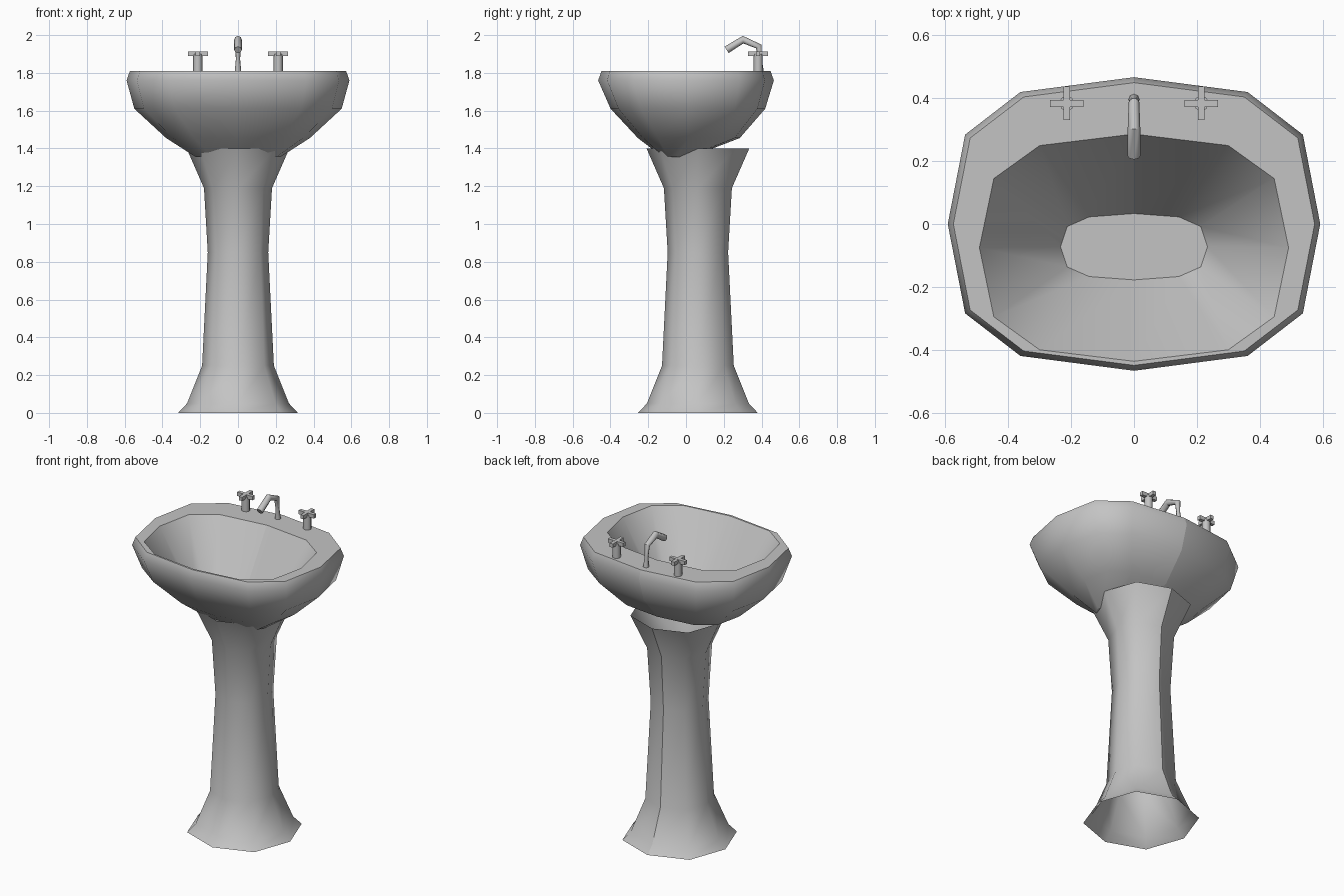
import bpy
import bmesh
from math import cos, sin, pi, radians
from mathutils import Vector

cube = bpy.data.objects.get("Cube")
if cube:
    bpy.data.objects.remove(cube, do_unlink=True)

GREY = (0.55, 0.55, 0.55, 1.0)
porcelain = bpy.data.materials.new("grey_porcelain")
porcelain.use_nodes = True
porcelain.diffuse_color = GREY
for node in porcelain.node_tree.nodes:
    if node.type == "BSDF_PRINCIPLED":
        node.inputs["Base Color"].default_value = GREY


def finish(bm, name, angle=None):
    """Turn a bmesh into a smooth shaded object."""
    for face in bm.faces:
        face.smooth = True
    mesh = bpy.data.meshes.new(name)
    bm.to_mesh(mesh)
    bm.free()
    mesh.materials.append(porcelain)
    if angle:
        mesh.set_sharp_from_angle(angle=radians(angle))
    obj = bpy.data.objects.new(name, mesh)
    bpy.context.collection.objects.link(obj)
    return obj


def loft(name, rings, capped=True, sharp=(), seam=False, angle=None):
    """Skin rings of points; sharp lists creased rings, seam creases the back line."""
    bm = bmesh.new()
    rows = [[bm.verts.new(p) for p in ring] for ring in rings]
    n = len(rows[0])
    for a, b in zip(rows, rows[1:]):
        for j in range(n):
            k = (j + 1) % n
            bm.faces.new((a[j], a[k], b[k], b[j]))
        if seam:
            bm.edges.get((a[0], b[0])).smooth = False
    if capped:
        bm.faces.new(rows[0][::-1])
        bm.faces.new(rows[-1])
    for i in sharp:
        for j in range(n):
            bm.edges.get((rows[i][j], rows[i][(j + 1) % n])).smooth = False
    return finish(bm, name, angle)


# Basin: one twelve-sided outline, scaled and shifted up the outside and down the bowl
half = [(0, 0.465), (-0.36, 0.418), (-0.535, 0.283), (-0.59, 0),
        (-0.535, -0.283), (-0.36, -0.418), (0, -0.465)]
outline = half + [(-x, y) for x, y in half[-2:0:-1]]
basin_profile = [  # width scale, depth scale, y shift, height
    (0.38, 0.16, -0.05, 1.355),
    (0.645, 0.58, 0.015, 1.455),
    (0.93, 0.88, 0.01, 1.61),
    (1.0, 1.0, 0.0, 1.76),
    (0.97, 0.963, 0.0, 1.81),
    (0.83, 0.774, -0.075, 1.81),
    (0.395, 0.226, -0.072, 1.41),
]
loft("basin",
     [[(x * sx, y * sy + cy, z) for x, y in outline] for sx, sy, cy, z in basin_profile],
     sharp=(0, 4, 5, 6), seam=True)

# Pedestal: hollow eight-sided column, flared at both ends, fuller on its diagonals
column = [(0.317, 0), (0.27, 0.05), (0.19, 0.25), (0.16, 0.85), (0.18, 1.19), (0.272, 1.40)]
fullness = (1.0, 1.04)
loft("pedestal",
     [[(-r * fullness[j % 2] * sin(j * pi / 4),
        0.063 + r * fullness[j % 2] * cos(j * pi / 4), z) for j in range(8)]
      for r, z in column],
     capped=False, seam=True)

# Spout: tapered tube bent in the middle plane
path = [(0.395, 1.80, 0.018), (0.39, 1.875, 0.011), (0.385, 1.94, 0.017),
        (0.302, 1.976, 0.02), (0.215, 1.922, 0.02)]
points = [Vector((0, y, z)) for y, z, r in path]
side = Vector((1, 0, 0))
spout_rings = []
for i, p in enumerate(points):
    before = (p - points[i - 1]).normalized() if i else Vector()
    after = (points[i + 1] - p).normalized() if i + 1 < len(points) else Vector()
    up = (before + after).normalized().cross(side)
    r = path[i][2]
    spout_rings.append([p + r * (cos(j * pi / 4) * side + sin(j * pi / 4) * up)
                        for j in range(8)])
loft("spout", spout_rings, angle=50)


# Taps: round stem with a cross handle
def box(bm, centre, size):
    made = bmesh.ops.create_cube(bm, size=1)["verts"]
    for v in made:
        v.co = Vector(a * s + c for a, s, c in zip(v.co, size, centre))


for name, x in (("left_tap", 0.213), ("right_tap", -0.213)):
    y = 0.382
    loft(name + "_stem",
         [[(x + 0.024 * cos(j * pi / 4), y + 0.024 * sin(j * pi / 4), z) for j in range(8)]
          for z in (1.80, 1.90)],
         angle=50)
    bm = bmesh.new()
    box(bm, (x, y, 1.901), (0.106, 0.022, 0.024))
    box(bm, (x, y, 1.901), (0.022, 0.106, 0.0235))
    finish(bm, name + "_handle", 30)
